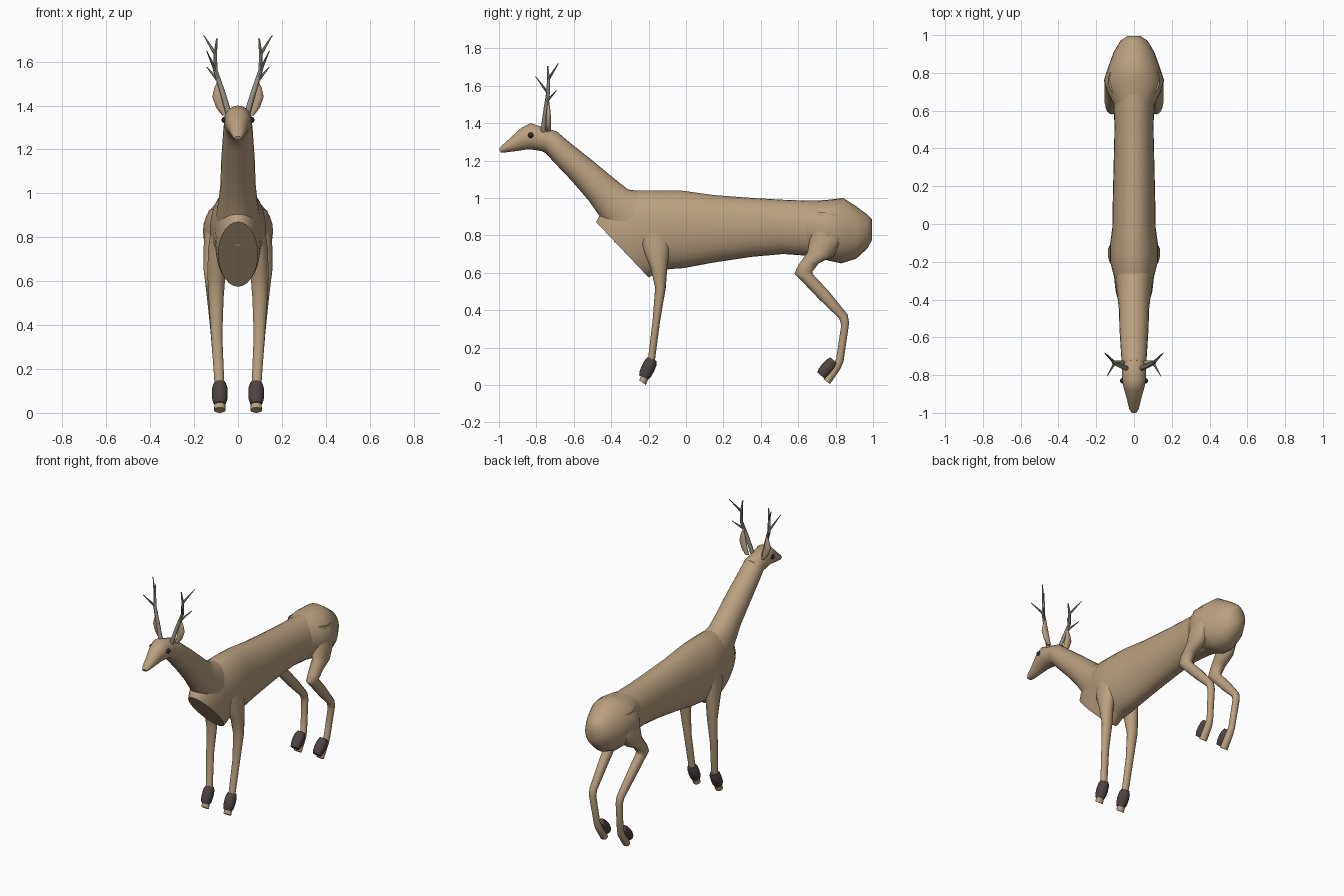
import bpy, bmesh, math
from mathutils import Vector


def material(name, rgb):
    m = bpy.data.materials.new(name)
    m.diffuse_color = (*rgb, 1)
    return m


TAN = material("tan hide", (0.49, 0.35, 0.215))
HOOF = material("dark hoof", (0.075, 0.058, 0.053))
HORN = material("grey antler", (0.30, 0.275, 0.235))
EYE = material("black eye", (0.025, 0.022, 0.022))


def finish(name, bm, mat, angle=60):
    bmesh.ops.recalc_face_normals(bm, faces=bm.faces)
    me = bpy.data.meshes.new(name)
    bm.to_mesh(me)
    bm.free()
    ob = bpy.data.objects.new(name, me)
    bpy.context.collection.objects.link(ob)
    me.materials.append(mat)
    bpy.ops.object.select_all(action='DESELECT')
    ob.select_set(True)
    bpy.context.view_layer.objects.active = ob
    bpy.ops.object.shade_smooth_by_angle(angle=math.radians(angle))
    return ob


def skin(name, rings, mat, angle=60):
    """Bridge closed rings of points and cap both ends."""
    bm = bmesh.new()
    rows = [[bm.verts.new(p) for p in r] for r in rings]
    n = len(rows[0])
    for a, b in zip(rows, rows[1:]):
        for i in range(n):
            j = (i + 1) % n
            bm.faces.new((a[i], a[j], b[j], b[i]))
    bm.faces.new(rows[0])
    bm.faces.new(rows[-1])
    return finish(name, bm, mat, angle)


def loft(name, sections, mat, side=1, n=20):
    """Section: one edge y,z, opposite edge y,z, centre x, half width."""
    rings = []
    for y1, z1, y2, z2, x, w in sections:
        ring = []
        for i in range(n):
            t = 2 * math.pi * i / n
            c, s = math.cos(t), math.sin(t)
            ring.append((side * x + w * s,
                         (y1 + y2) / 2 + c * (y1 - y2) / 2,
                         (z1 + z2) / 2 + c * (z1 - z2) / 2))
        rings.append(ring)
    return skin(name, rings, mat)


def rod(name, points, radii, mat, n=8):
    """Tapered round rod through points."""
    pts = [Vector(p) for p in points]
    rings = []
    for k, p in enumerate(pts):
        d = (pts[min(k + 1, len(pts) - 1)] - pts[max(k - 1, 0)]).normalized()
        u = d.cross(Vector((0, 1, 0.01))).normalized()
        v = d.cross(u)
        rings.append([p + radii[k] * (u * math.cos(a) + v * math.sin(a))
                      for a in (2 * math.pi * i / n for i in range(n))])
    return skin(name, rings, mat, 45)


# Trunk with a flat slanted chest
loft("trunk", [
    (-.48, .87, -.20, .575, 0, .09),
    (-.46, .91, -.19, .58, 0, .10),
    (-.36, 1.01, -.16, .60, 0, .108),
    (-.26, 1.04, -.12, .615, 0, .128),
    (-.15, 1.04, -.08, .62, 0, .128),
    (-.03, 1.04, -.01, .625, 0, .115),
    (.15, 1.015, .15, .655, 0, .112),
    (.35, 1.0, .35, .685, 0, .107),
    (.52, .99, .52, .70, 0, .103),
    (.66, .985, .66, .69, 0, .11),
    (.76, .985, .76, .67, 0, .12)], TAN, n=28)

# Rump
loft("rump", [
    (.60, .97, .62, .72, 0, .095),
    (.69, .985, .70, .69, 0, .14),
    (.76, .99, .76, .665, 0, .16),
    (.84, 1.0, .83, .65, 0, .135),
    (.91, .955, .91, .675, 0, .108),
    (.97, .91, .97, .73, 0, .072),
    (.995, .885, .995, .775, 0, .035)], TAN, n=28)

# Neck and head
loft("neck", [
    (-.20, 1.03, -.38, .76, 0, .10),
    (-.31, 1.045, -.46, .90, 0, .088),
    (-.38, 1.10, -.52, .985, 0, .08),
    (-.50, 1.20, -.61, 1.09, 0, .077),
    (-.62, 1.295, -.71, 1.195, 0, .07),
    (-.69, 1.355, -.76, 1.25, 0, .066),
    (-.72, 1.365, -.77, 1.25, 0, .062)], TAN, n=24)
loft("head", [
    (-.68, 1.35, -.74, 1.235, 0, .060),
    (-.74, 1.37, -.77, 1.25, 0, .064),
    (-.83, 1.40, -.82, 1.258, 0, .064),
    (-.88, 1.375, -.86, 1.258, 0, .054),
    (-.94, 1.32, -.91, 1.25, 0, .038),
    (-.985, 1.28, -.97, 1.243, 0, .026),
    (-1.0, 1.26, -.99, 1.243, 0, .016)], TAN, n=24)

front_sections = [
    (-.26, .87, -.07, .87, .07, .05),
    (-.235, .74, -.085, .74, .09, .048),
    (-.19, .63, -.10, .63, .098, .042),
    (-.165, .52, -.108, .52, .100, .035),
    (-.178, .35, -.137, .35, .097, .026),
    (-.203, .14, -.165, .14, .085, .023),
    (-.225, .09, -.18, .08, .083, .024),
    (-.25, .025, -.215, .0, .083, .026)]
hind_sections = [
    (.68, .93, .84, .91, .085, .05),
    (.665, .80, .84, .78, .102, .055),
    (.65, .71, .79, .69, .112, .046),
    (.60, .64, .71, .65, .117, .040),
    (.58, .595, .675, .605, .116, .035),
    (.61, .565, .68, .59, .115, .033),
    (.71, .46, .76, .505, .109, .028),
    (.82, .355, .865, .375, .101, .024),
    (.83, .32, .872, .33, .099, .023),
    (.803, .14, .842, .125, .086, .020),
    (.78, .10, .825, .085, .083, .024),
    (.735, .03, .77, .005, .083, .026)]

for side, tag in ((1, "left"), (-1, "right")):
    # Legs
    loft(tag + "_front_leg", front_sections, TAN, side, 14)
    loft(tag + "_hind_leg", hind_sections, TAN, side, 14)

    # Barrel shaped hooves
    for part, a, b in (("front", (-.18, .138), (-.226, .04)),
                       ("hind", (.792, .13), (.722, .05))):
        a, b = Vector((side * .083, *a)), Vector((side * .083, *b))
        rod(f"{tag}_{part}_hoof", [a.lerp(b, t) for t in (0, .2, .5, .8, 1)],
            (.026, .034, .036, .034, .027), HOOF, 12)

    # Ear: a thin upright leaf
    rings = []
    for x, z, w, d in ((.06, 1.355, .012, .012), (.078, 1.39, .021, .014),
                       (.092, 1.44, .025, .013), (.092, 1.48, .016, .009),
                       (.085, 1.525, .002, .002)):
        rings.append([(side * x + w * math.cos(t), -.735 + d * math.sin(t), z)
                      for t in (math.pi * i / 5 for i in range(10))])
    skin(tag + "_ear", rings, TAN)

    # Antler beam and tines
    def m(*p):
        return (side * p[0], p[1], p[2])
    rod(tag + "_antler_beam",
        [m(.038, -.765, 1.35), m(.070, -.752, 1.46), m(.103, -.738, 1.56),
         m(.104, -.735, 1.63), m(.096, -.74, 1.705)],
        (.014, .012, .010, .008, .004), HORN)
    for k, (p, q) in enumerate((((.104, -.735, 1.635), (.156, -.682, 1.72)),
                                ((.103, -.738, 1.56), (.143, -.805, 1.65)),
                                ((.095, -.742, 1.52), (.142, -.692, 1.575)))):
        rod(f"{tag}_antler_tine_{k + 1}", [m(*p), m(*q)], (.008, .002), HORN, 6)

    # Eye
    bm = bmesh.new()
    bmesh.ops.create_uvsphere(bm, u_segments=12, v_segments=8, radius=.015)
    bmesh.ops.translate(bm, verts=bm.verts, vec=(side * .060, -.83, 1.335))
    finish(tag + "_eye", bm, EYE)
